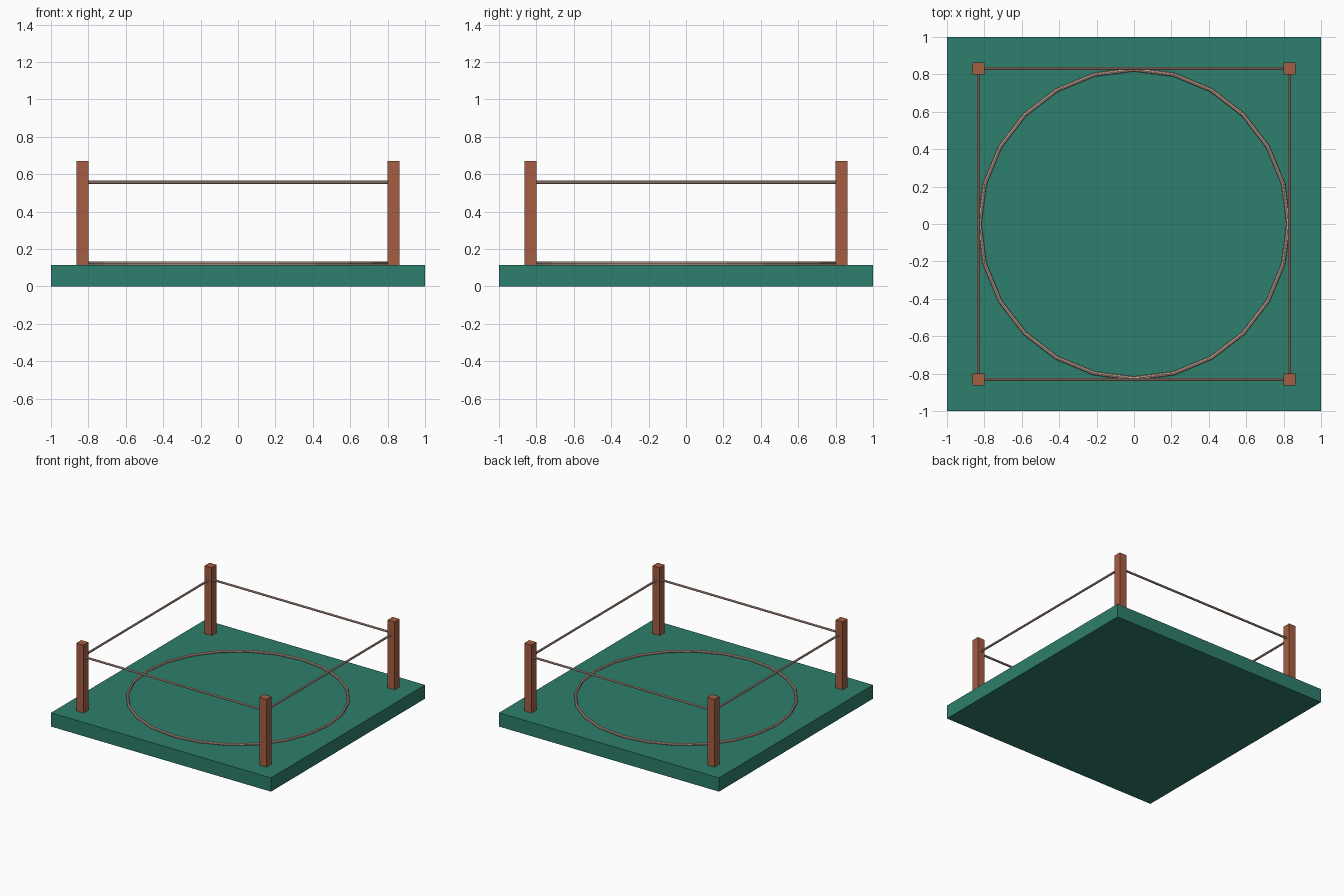
import bpy, math

if "Cube" in bpy.data.objects:
    bpy.data.objects.remove(bpy.data.objects["Cube"])

def mat(name, rgb):
    m = bpy.data.materials.new(name)
    m.diffuse_color = (*rgb, 1)
    m.use_nodes = True
    m.node_tree.nodes["Principled BSDF"].inputs["Base Color"].default_value = m.diffuse_color
    return m

GREEN = mat("green mat", (0.027, 0.21, 0.15))
WOOD = mat("rust wood", (0.38, 0.11, 0.052))
ROPE = mat("pale rope", (0.60, 0.40, 0.32))

def finish(name, m):
    o = bpy.context.object
    o.name = name
    o.data.materials.append(m)
    return o

def box(name, m, size, loc):
    bpy.ops.mesh.primitive_cube_add(size=1, location=loc)
    o = finish(name, m)
    o.scale = size
    bpy.ops.object.transform_apply(location=False, rotation=False, scale=True)
    return o

FLOOR, TOP, POST, WIDE = 0.113, 0.67, 0.832, 0.065

# Platform
box("platform", GREEN, (2, 2, FLOOR), (0, 0, FLOOR / 2))

# Corner posts
for sx in (-1, 1):
    for sy in (-1, 1):
        box("corner_post", WOOD, (WIDE, WIDE, TOP - FLOOR),
            (sx * POST, sy * POST, (TOP + FLOOR) / 2))

# Ropes between the posts
for i in range(4):
    a = i * math.pi / 2
    bpy.ops.mesh.primitive_cylinder_add(
        vertices=8, radius=0.0085, depth=2 * POST - WIDE + 0.01,
        location=(POST * math.cos(a), POST * math.sin(a), 0.557),
        rotation=(math.pi / 2, 0, a))
    finish("rope", ROPE)

# Rope circle lying on the floor
bpy.ops.mesh.primitive_torus_add(
    major_segments=24, minor_segments=8, major_radius=0.826,
    minor_radius=0.0105, location=(0, 0, 0.122))
ring = finish("floor_ring", ROPE)
for p in ring.data.polygons:
    p.use_smooth = False
